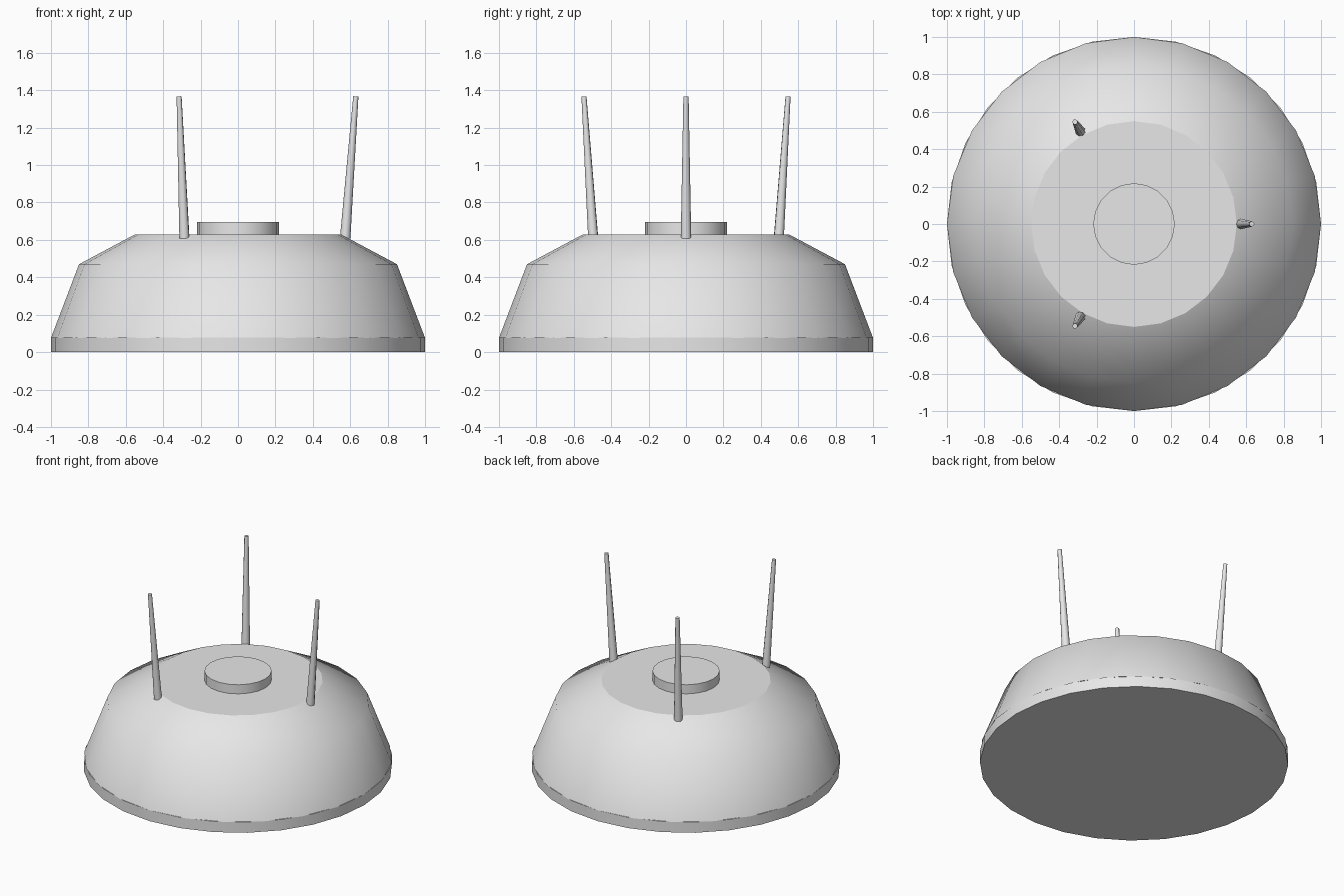
import bpy, bmesh, math
from mathutils import Matrix, Vector

if "Cube" in bpy.data.objects:
    bpy.data.objects.remove(bpy.data.objects["Cube"])

grey = bpy.data.materials.new("light_grey")
grey.diffuse_color = (0.8, 0.8, 0.8, 1)
grey.use_nodes = True
grey.node_tree.nodes["Principled BSDF"].inputs["Base Color"].default_value = grey.diffuse_color


def lathe(name, profile, sides, matrix=Matrix()):
    """Closed turned solid from (radius, height) points, smooth sides, crisp caps."""
    bm = bmesh.new()
    rings = [[bm.verts.new((r * math.cos(2 * math.pi * i / sides),
                            r * math.sin(2 * math.pi * i / sides), z))
              for i in range(sides)] for r, z in profile]
    for low, high in zip(rings, rings[1:]):
        for i in range(sides):
            j = (i + 1) % sides
            bm.faces.new((low[i], low[j], high[j], high[i])).smooth = True
    for cap in (bm.faces.new(rings[0][::-1]), bm.faces.new(rings[-1])):
        for edge in cap.edges:
            edge.smooth = False
    mesh = bpy.data.meshes.new(name)
    bm.to_mesh(mesh)
    bm.free()
    mesh.materials.append(grey)
    obj = bpy.data.objects.new(name, mesh)
    obj.matrix_world = matrix
    bpy.context.collection.objects.link(obj)
    return obj


# Base rim, stepped dome and round top button
lathe("base_rim", [(1.0, 0.0), (1.0, 0.077)], 28)
lathe("dome", [(1.0, 0.076), (0.85, 0.47), (0.55, 0.63)], 24)
lathe("top_button", [(0.218, 0.62), (0.218, 0.695)], 20)

# Three tapered prongs leaning slightly outward
foot, tip = Vector((0.573, 0, 0.61)), Vector((0.63, 0, 1.367))
axis = tip - foot
lean = Matrix.Translation(foot) @ Matrix.Rotation(math.atan2(axis.x, axis.z), 4, 'Y')
for k in range(3):
    turn = Matrix.Rotation(math.radians(120 * k), 4, 'Z')
    lathe(f"prong_{k + 1}", [(0.028, 0.0), (0.014, axis.length)], 8, turn @ lean)
